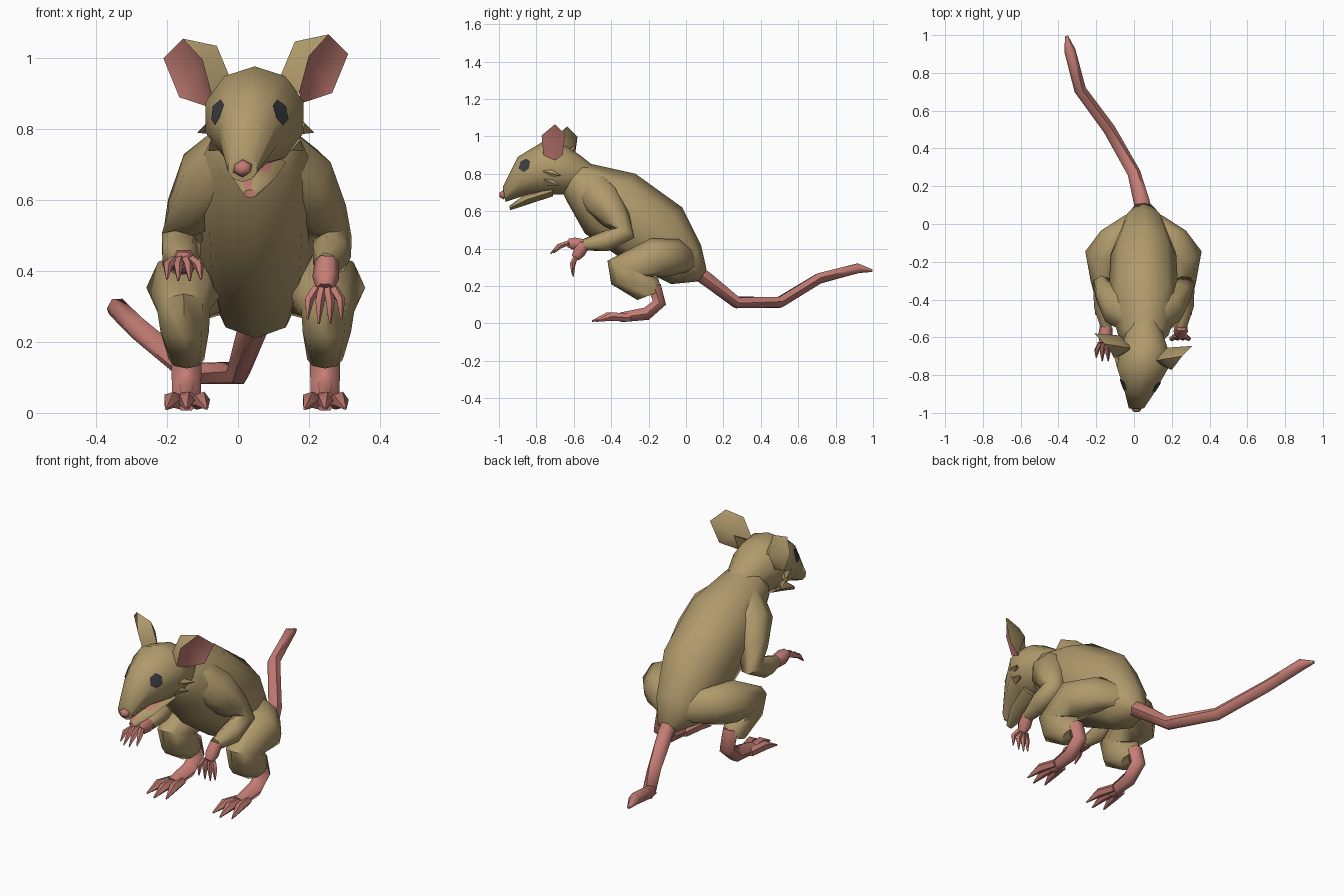
import bpy, bmesh, math
from mathutils import Vector
from mathutils.bvhtree import BVHTree

if "Cube" in bpy.data.objects:
    bpy.data.objects.remove(bpy.data.objects["Cube"])

MID = 0.05  # x of the body's middle plane


def material(name, rgb):
    m = bpy.data.materials.new(name)
    m.diffuse_color = (*rgb, 1)
    m.use_nodes = True
    m.node_tree.nodes["Principled BSDF"].inputs["Base Color"].default_value = m.diffuse_color
    return m


FUR = material("tan fur", (0.435, 0.325, 0.15))
SKIN = material("pink skin", (0.55, 0.205, 0.175))
DARK = material("dark eye", (0.045, 0.048, 0.055))


def finish(name, bm, mats, angle=60):
    bmesh.ops.recalc_face_normals(bm, faces=bm.faces)
    me = bpy.data.meshes.new(name)
    bm.to_mesh(me)
    bm.free()
    for m in mats:
        me.materials.append(m)
    me.shade_smooth()
    me.set_sharp_from_angle(angle=math.radians(angle))
    ob = bpy.data.objects.new(name, me)
    bpy.context.collection.objects.link(ob)
    return ob


def skin_rings(name, rings, mats, angle=60):
    """Join rings of points into a closed skin."""
    bm = bmesh.new()
    vr = [[bm.verts.new(p) for p in r] for r in rings]
    n = len(vr[0])
    for a, b in zip(vr, vr[1:]):
        for i in range(n):
            j = (i + 1) % n
            bm.faces.new((a[i], a[j], b[j], b[i]))
    bm.faces.new(vr[0])
    bm.faces.new(vr[-1])
    return finish(name, bm, mats, angle)


def loft(name, sections, mats, n=8, mirror=False):
    """Sections: (top y, top z, bottom y, bottom z, centre x, half width)."""
    rings = []
    for ty, tz, by, bz, cx, w in sections:
        top, bot = Vector((cx, ty, tz)), Vector((cx, by, bz))
        if mirror:
            top.x = bot.x = 2 * MID - cx
        c, h = (top + bot) / 2, (top - bot) / 2
        rings.append([c + h * math.cos(t) + Vector((w * math.sin(t), 0, 0))
                      for t in (2 * math.pi * i / n for i in range(n))])
    return skin_rings(name, rings, mats)


def tube(name, pts, mat, n=6):
    """Points: (x, y, z, radius)."""
    P = [Vector(p[:3]) for p in pts]
    rings = []
    for i, p in enumerate(P):
        d = (P[min(i + 1, len(P) - 1)] - P[max(i - 1, 0)]).normalized()
        u = Vector((1, 0, 0))
        u = (u - d * u.dot(d)).normalized()
        v = d.cross(u)
        rings.append([p + pts[i][3] * (u * math.cos(t) + v * math.sin(t))
                      for t in (2 * math.pi * k / n for k in range(n))])
    return skin_rings(name, rings, [mat])


def flip(pts):
    return [(2 * MID - p[0], *p[1:]) for p in pts]


# Torso
loft("body", [
    (-0.62, 0.87, -0.67, 0.72, MID, 0.08),
    (-0.54, 0.86, -0.63, 0.64, MID, 0.135),
    (-0.27, 0.80, -0.54, 0.48, MID, 0.185),
    (-0.02, 0.62, -0.32, 0.33, MID, 0.175),
    (0.08, 0.42, -0.08, 0.21, MID, 0.12),
    (0.11, 0.29, 0.07, 0.225, MID, 0.055)], [FUR], 8)

# Head, slightly turned to one side
head = loft("head", [
    (-0.48, 0.83, -0.55, 0.70, 0.055, 0.07),
    (-0.56, 0.895, -0.60, 0.70, 0.055, 0.10),
    (-0.65, 0.955, -0.66, 0.69, 0.053, 0.13),
    (-0.76, 0.975, -0.75, 0.69, 0.047, 0.145),
    (-0.90, 0.89, -0.86, 0.685, 0.031, 0.085),
    (-0.98, 0.73, -0.965, 0.65, 0.013, 0.043)], [FUR], 10)

# Lower jaw with a pink upper side
jaw = loft("lower_jaw", [
    (-0.72, 0.73, -0.71, 0.68, 0.05, 0.085),
    (-0.87, 0.683, -0.84, 0.638, 0.045, 0.06),
    (-0.945, 0.628, -0.94, 0.605, 0.035, 0.02)], [FUR, SKIN])
for f in jaw.data.polygons:
    f.material_index = int(f.normal.z > 0.8 or f.normal.y < -0.9)

# Nose
bm = bmesh.new()
bmesh.ops.create_icosphere(bm, subdivisions=1, radius=1)
for v in bm.verts:
    v.co = Vector((0.013, -0.977, 0.688)) + v.co * Vector((0.03, 0.023, 0.025))
finish("nose", bm, [SKIN])

# Eyes: hexagon plates laid on the head
hm = bmesh.new()
hm.from_mesh(head.data)
tree = BVHTree.FromBMesh(hm)
for side, centre in ((1, (0.117, -0.860, 0.845)), (-1, (-0.053, -0.845, 0.845))):
    n = Vector((0.72 * side, -0.66, 0.2)).normalized()
    u = n.cross(Vector((0, 0, 1))).normalized()
    v = u.cross(n)
    bm = bmesh.new()
    offs = [(0, 0)] + [(0.036 * math.sin(k * math.pi / 3), 0.038 * math.cos(k * math.pi / 3))
                       for k in range(6)]
    vs = []
    for a, b in offs:
        p = Vector(centre) + u * a + v * b
        hit = tree.ray_cast(p + n * 0.3, -n)[0] or p
        vs.append(bm.verts.new(hit + n * 0.006))
    for k in range(6):
        bm.faces.new((vs[0], vs[1 + k], vs[1 + (k + 1) % 6]))
    finish("eye", bm, [DARK])
hm.free()

# Ears: pink cup facing outwards, furry back folding round to the inner side
EAR = {"low": (0.172, -0.762, 0.90), "front": (0.2, -0.772, 1.005), "top": (0.255, -0.70, 1.065),
       "out": (0.31, -0.645, 1.01), "under": (0.265, -0.66, 0.90), "root": (0.18, -0.70, 0.872),
       "in_low": (0.11, -0.725, 0.925), "in_top": (0.16, -0.715, 1.045),
       "cup": (0.22, -0.685, 0.965), "back": (0.175, -0.655, 0.965)}
CUP = ["low", "front", "top", "out", "under", "root"]
BACK = ["in_low", "in_top", "top", "out", "under", "root", "low"]
FOLD = [("low", "front", "in_low"), ("front", "in_top", "in_low"), ("front", "top", "in_top")]
for side in (1, -1):
    bm = bmesh.new()
    ev = {k: bm.verts.new(p if side == 1 else (2 * MID - p[0], p[1] + 0.065, p[2] - 0.012))
          for k, p in EAR.items()}
    for a, b in zip(CUP, CUP[1:] + CUP[:1]):
        bm.faces.new((ev[a], ev[b], ev["cup"])).material_index = 1
    for a, b in zip(BACK, BACK[1:] + BACK[:1]):
        bm.faces.new((ev[b], ev[a], ev["back"]))
    for tri in FOLD:
        bm.faces.new([ev[k] for k in reversed(tri)])
    finish("ear", bm, [FUR, SKIN], 50)

# Cheek tufts
for x, z, tx, ty, tz in ((0.165, 0.81, 0.212, -0.67, 0.79), (0.15, 0.765, 0.182, -0.68, 0.738)):
    pts = [(x, -0.75, z, 0.028), (tx, ty, tz, 0.002)]
    tube("cheek_tuft", pts, FUR, 4)
    tube("cheek_tuft", flip(pts), FUR, 4)

# Tail
tube("tail", [
    (0.055, 0.05, 0.28, 0.045), (0.04, 0.12, 0.23, 0.043), (0.0, 0.27, 0.112, 0.035),
    (-0.13, 0.50, 0.112, 0.033), (-0.285, 0.71, 0.24, 0.032),
    (-0.34, 0.92, 0.295, 0.03), (-0.357, 0.995, 0.282, 0.008)], SKIN)

# Limbs
ARM = [(0.09, -0.50, 0.73, 0.10), (0.17, -0.445, 0.655, 0.11), (0.235, -0.37, 0.56, 0.075),
       (0.263, -0.325, 0.485, 0.058), (0.262, -0.43, 0.44, 0.056), (0.248, -0.545, 0.42, 0.032)]
SHANK = [(0.245, -0.17, 0.20, 0.042), (0.245, -0.142, 0.11, 0.042),
         (0.245, -0.21, 0.052, 0.04), (0.245, -0.35, 0.032, 0.03)]
for side in (1, -1):
    pick = (lambda p: p) if side == 1 else flip
    tube("arm", pick(ARM), FUR, 7)
    loft("hind_leg", [
        (0.04, 0.40, 0.05, 0.29, 0.10, 0.05),
        (-0.04, 0.45, -0.03, 0.265, 0.185, 0.09),
        (-0.19, 0.455, -0.10, 0.25, 0.245, 0.113),
        (-0.42, 0.335, -0.20, 0.25, 0.253, 0.075),
        (-0.40, 0.21, -0.15, 0.245, 0.25, 0.068),
        (-0.26, 0.125, -0.13, 0.175, 0.245, 0.05)], [FUR], 8, side == -1)
    tube("hind_foot", pick(SHANK), SKIN)
    # Toes with pointed claws
    for s in (-0.057, 0, 0.057):
        back = abs(s) * 0.4
        tube("toe", pick([
            (0.245 + s * 0.4, -0.30, 0.03, 0.022),
            (0.245 + s * 0.75, -0.42 + back, 0.037, 0.024),
            (0.245 + s, -0.503 + back, 0.012, 0.004)]), SKIN, 5)

# Hands: one hangs down, one reaches forward
HANDS = (((0.25, -0.54, 0.425), (0.245, -0.592, 0.35), (0.243, -0.60, 0.243), (0, -0.3, 0.7)),
         ((-0.148, -0.545, 0.42), (-0.155, -0.63, 0.43), (-0.152, -0.735, 0.37), (0, 1, 0.25)))
for wrist, palm, tip, away in HANDS:
    w, p, t, a = map(Vector, (wrist, palm, tip, away))
    tube("hand", [(*w, 0.034), (*w.lerp(p, 0.6), 0.038), (*p, 0.026)], SKIN)
    for s in (-0.048, -0.016, 0.016, 0.048):
        side = Vector((s, 0, 0))
        base, end = p + side * 0.5, t + side + a * abs(s) * 0.6
        knuckle = base.lerp(end, 0.45) + side * 0.2 + Vector((0, -0.008, 0.008))
        tube("finger", [(*base, 0.014), (*knuckle, 0.014), (*end, 0.003)], SKIN, 5)
